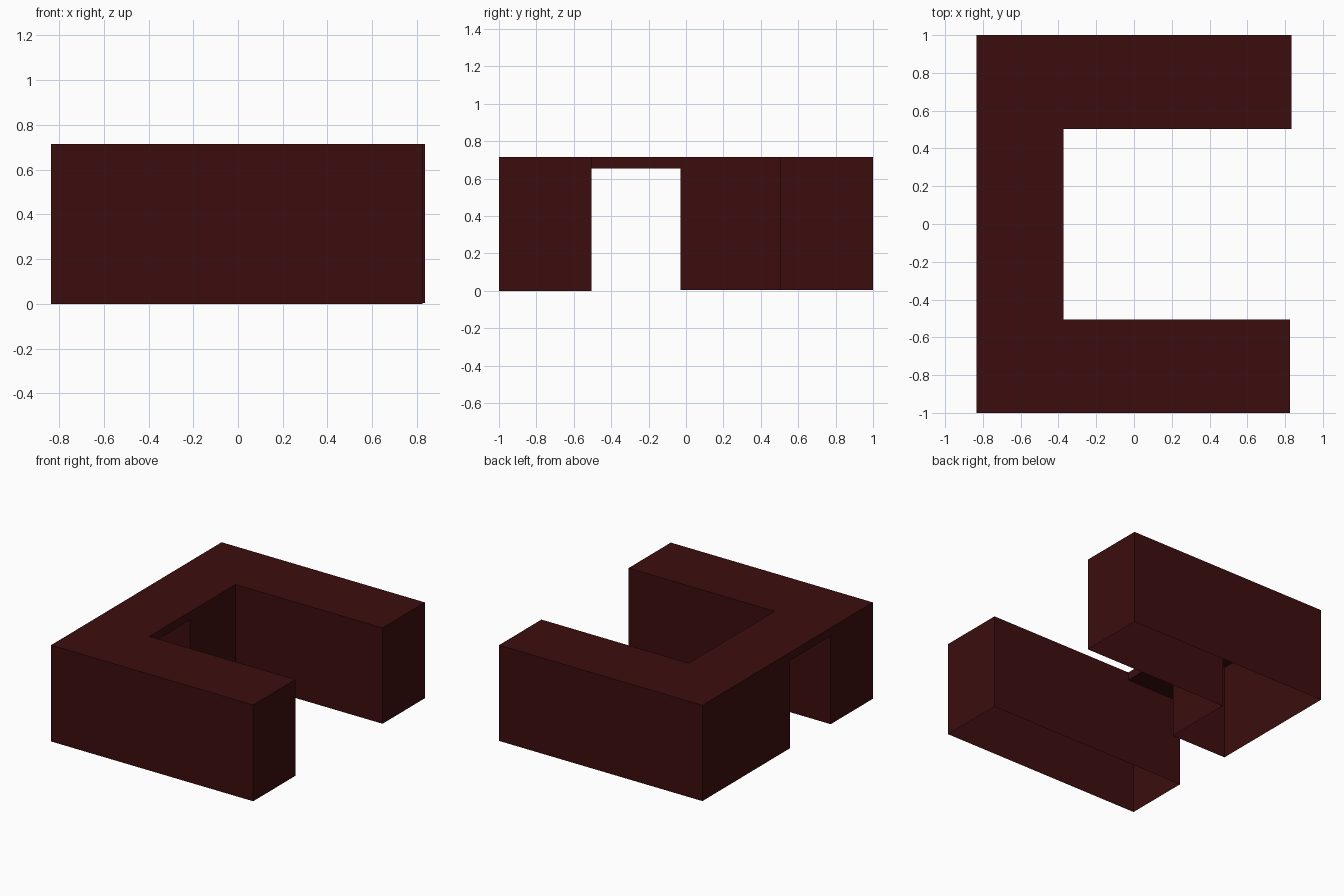
import bpy, bmesh

if "Cube" in bpy.data.objects:
    bpy.data.objects.remove(bpy.data.objects["Cube"])

# One dark red-brown wood colour
wood = bpy.data.materials.new("dark mahogany")
wood.diffuse_color = (0.045, 0.004, 0.004, 1)
wood.use_nodes = True
wood.node_tree.nodes["Principled BSDF"].inputs["Base Color"].default_value = wood.diffuse_color

TOP = 0.715


def shell(name, outline, z0, bottom=False, skip=()):
    """Raise an outline (counter-clockwise) to the desk top; underside open by default."""
    bm = bmesh.new()
    low = [bm.verts.new((x, y, z0)) for x, y in outline]
    high = [bm.verts.new((x, y, TOP)) for x, y in outline]
    n = len(outline)
    for i in range(n):
        if i not in skip:
            j = (i + 1) % n
            bm.faces.new((low[i], low[j], high[j], high[i]))
    bm.faces.new(high)
    if bottom:
        bm.faces.new(low[::-1])
    mesh = bpy.data.meshes.new(name)
    bm.to_mesh(mesh)
    bm.free()
    mesh.materials.append(wood)
    obj = bpy.data.objects.new(name, mesh)
    bpy.context.collection.objects.link(obj)
    return obj


L, IN = -0.835, -0.373      # outer and inner sides of the connecting run

# Front pedestal, open underneath
shell("front_pedestal", [(L, -1), (0.825, -1), (0.825, -0.505), (L, -0.505)], 0)

# Back pedestal with its return cabinet, one L-shaped hollow body
shell("back_pedestal", [(L, -0.03), (IN, -0.03), (IN, 0.503),
                        (0.835, 0.503), (0.835, 1), (L, 1)], 0.004)

# Thin bridge over the knee space; its ends are covered by the pedestals
shell("bridge_top", [(L, -0.505), (IN, -0.505), (IN, -0.03), (L, -0.03)],
      0.655, bottom=True, skip=(0, 2))
